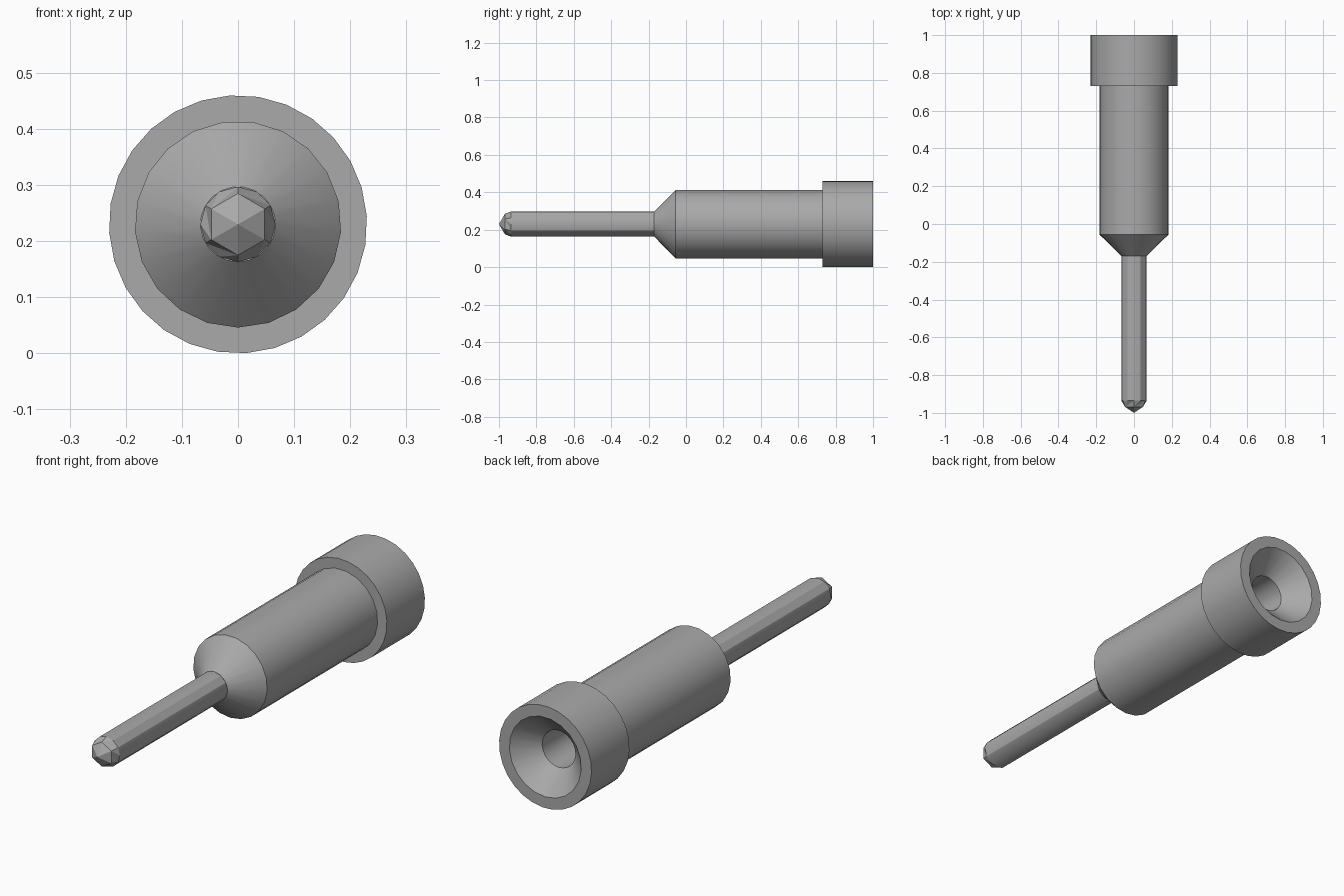
import bpy, bmesh, math

cube = bpy.data.objects.get("Cube")
if cube:
    bpy.data.objects.remove(cube)

AXIS_Z = 0.23

steel = bpy.data.materials.new("grey_metal")
steel.use_nodes = True
GREY = (0.4, 0.4, 0.4, 1)
steel.diffuse_color = GREY
steel.node_tree.nodes["Principled BSDF"].inputs["Base Color"].default_value = GREY


def ring(bm, y, r, sides, turn):
    """Circle of vertices around the long axis; a single vertex when r is 0."""
    if r == 0:
        return [bm.verts.new((0, y, AXIS_Z))]
    angles = [turn + math.tau * i / sides for i in range(sides)]
    return [bm.verts.new((r * math.sin(a), y, AXIS_Z + r * math.cos(a))) for a in angles]


def join(bm, a, b):
    """Skin two rings that match, are in a 2:1 ratio, or end in a point."""
    n = max(len(a), len(b))
    for i in range(n):
        pick = [r[(k * len(r) // n) % len(r)]
                for r, k in ((a, i), (a, i + 1), (b, i + 1), (b, i))]
        face = list(dict.fromkeys(pick))
        if len(face) == 4 and len(a) != len(b):
            bm.faces.new(face[:3])
            bm.faces.new((face[0], face[2], face[3]))
        else:
            bm.faces.new(face)


def finish(name, bm, flip=False, smooth=True):
    if flip:
        bmesh.ops.reverse_faces(bm, faces=bm.faces[:])
    mesh = bpy.data.meshes.new(name)
    bm.to_mesh(mesh)
    bm.free()
    mesh.materials.append(steel)
    obj = bpy.data.objects.new(name, mesh)
    bpy.context.collection.objects.link(obj)
    if smooth:
        bpy.ops.object.select_all(action='DESELECT')
        obj.select_set(True)
        bpy.context.view_layer.objects.active = obj
        bpy.ops.object.shade_smooth_by_angle(angle=math.radians(30))


def lathe(name, profile, sides, turn=0.0, smooth=True):
    """Revolve (y, radius) points, listed from front to back on outer skins."""
    bm = bmesh.new()
    rings = [ring(bm, y, r, sides, turn) for y, r in profile]
    for a, b in zip(rings, rings[1:]):
        join(bm, a, b)
    finish(name, bm, smooth=smooth)


# Barrel with its front cone
HALF = math.pi / 21
lathe("barrel", [(-0.17, 0.06), (-0.17, 0.067), (-0.055, 0.184), (0.74, 0.184)], 21, HALF)

# Collar: front shoulder and outer wall
lathe("collar", [(0.73, 0.17), (0.73, 0.23), (1, 0.23)], 28, 0.16)

# Back rim, countersink and blind bore
lathe("socket", [(1, 0.179), (0.904, 0.083), (0.2, 0.083), (0.2, 0)], 21, HALF)
bm = bmesh.new()
outer = ring(bm, 1, 0.23, 28, 0.16)
inner = ring(bm, 1, 0.179, 21, HALF)
loops = [bm.edges.new((r[i - 1], r[i])) for r in (outer, inner) for i in range(len(r))]
bmesh.ops.bridge_loops(bm, edges=loops)
for f in bm.faces:
    f.normal_update()
wrong = [f for f in bm.faces if f.normal.y < 0]
bmesh.ops.reverse_faces(bm, faces=wrong)
finish("back_rim", bm, smooth=False)

# Pin shaft
lathe("pin", [(-0.935, 0.067), (-0.16, 0.067)], 12)

# Faceted tip: point, hexagon, then the twelve-sided pin edge
bm = bmesh.new()
point = ring(bm, -1, 0, 6, 0)
hexagon = ring(bm, -0.968, 0.055, 6, 0)
edge = ring(bm, -0.935, 0.067, 12, 0)
join(bm, point, hexagon)
join(bm, hexagon, edge)
finish("pin_tip", bm, smooth=False)
